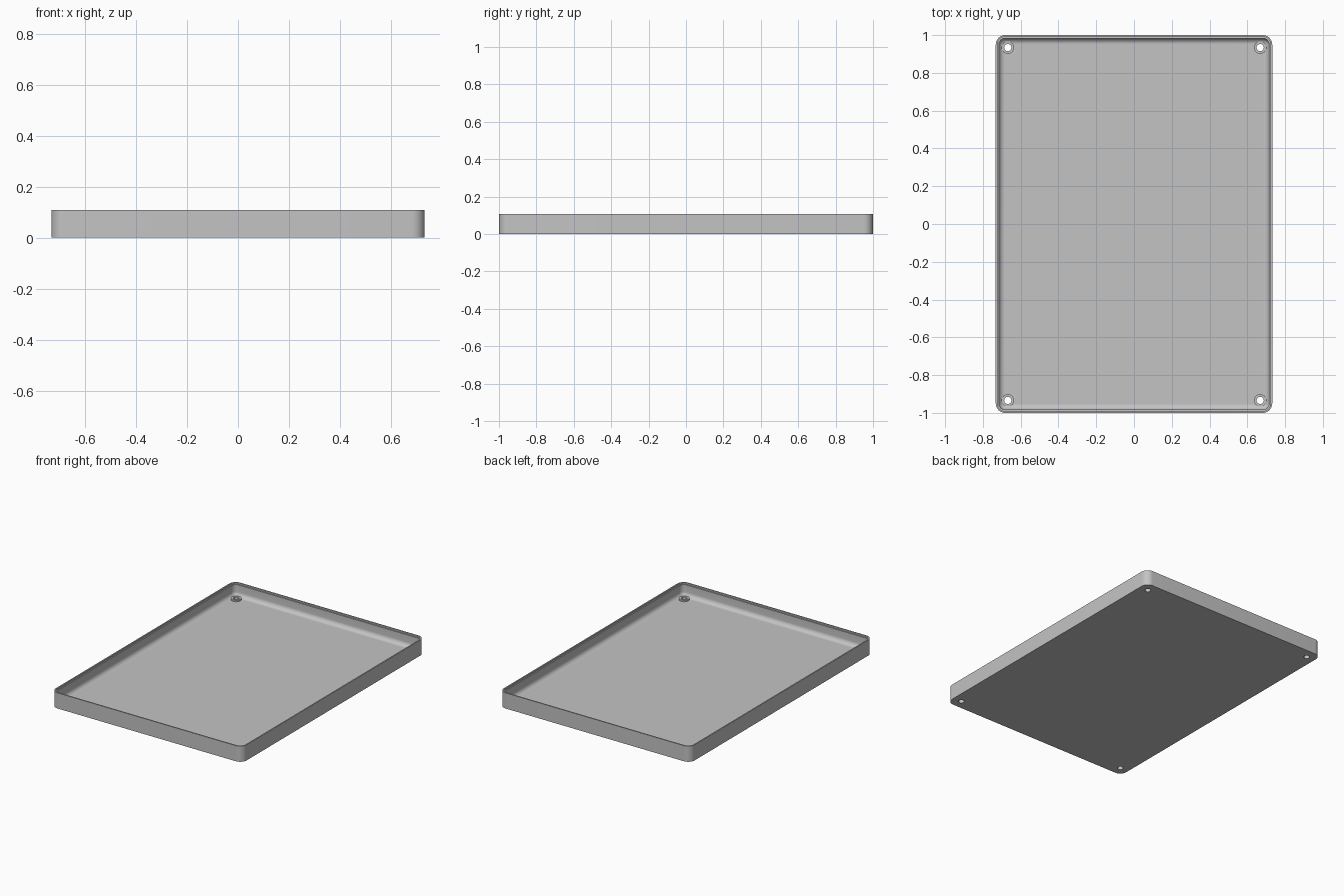
import bpy, bmesh, math

if "Cube" in bpy.data.objects:
    bpy.data.objects.remove(bpy.data.objects["Cube"])

HALF_X, HALF_Y, HEIGHT = 0.732, 1.0, 0.108
CORNER = 0.05
FLOOR = 0.02
FILLET = 0.03
WALL = 0.017

grey = bpy.data.materials.new("plain grey")
grey.use_nodes = True
colour = (0.55, 0.55, 0.55, 1)
grey.diffuse_color = colour
grey.node_tree.nodes["Principled BSDF"].inputs["Base Color"].default_value = colour


def rounded_ring(bm, inset, z, steps=10):
    """Rounded rectangle of vertices, inset from the outer edge."""
    r = max(CORNER - inset, 0.003)
    cx, cy = HALF_X - inset - r, HALF_Y - inset - r
    verts = []
    for quarter, (sx, sy) in enumerate([(1, 1), (-1, 1), (-1, -1), (1, -1)]):
        for i in range(steps + 1):
            a = math.pi / 2 * (quarter + i / steps)
            verts.append(bm.verts.new((sx * cx + r * math.cos(a),
                                       sy * cy + r * math.sin(a), z)))
    return verts


def cylinder(name, x, y, radius, low, high):
    bpy.ops.mesh.primitive_cylinder_add(vertices=40, radius=radius, depth=high - low,
                                        location=(x, y, (low + high) / 2))
    obj = bpy.context.object
    obj.name = name
    obj.data.materials.append(grey)
    return obj


def apply_boolean(target, tool, operation):
    mod = target.modifiers.new(operation.lower(), 'BOOLEAN')
    mod.operation, mod.solver, mod.object = operation, 'EXACT', tool
    bpy.context.view_layer.objects.active = target
    bpy.ops.object.modifier_apply(modifier=mod.name)
    bpy.data.objects.remove(tool)


# Tray section: outer wall, stepped rim, inner wall, fillet down to the floor
section = [(0, 0), (0, HEIGHT), (0.009, HEIGHT), (0.009, HEIGHT - 0.01),
           (WALL, HEIGHT - 0.01)]
for i in range(9):
    a = math.pi / 2 * i / 8
    section.append((WALL + FILLET * (1 - math.cos(a)),
                    FLOOR + FILLET * (1 - math.sin(a))))

bm = bmesh.new()
rings = [rounded_ring(bm, d, z) for d, z in section]
for lower, upper in zip(rings, rings[1:]):
    n = len(lower)
    for i in range(n):
        j = (i + 1) % n
        bm.faces.new((lower[i], lower[j], upper[j], upper[i]))
bm.faces.new(rings[0][::-1])
bm.faces.new(rings[-1])
bmesh.ops.recalc_face_normals(bm, faces=bm.faces)
mesh = bpy.data.meshes.new("tray")
bm.to_mesh(mesh)
bm.free()
mesh.materials.append(grey)
tray = bpy.data.objects.new("tray", mesh)
bpy.context.collection.objects.link(tray)

# Corner screw bosses with through holes
for sx in (-1, 1):
    for sy in (-1, 1):
        x, y = sx * 0.668, sy * 0.934
        apply_boolean(tray, cylinder("screw_boss", x, y, 0.033, 0.008, 0.03), 'UNION')
        apply_boolean(tray, cylinder("screw_hole", x, y, 0.019, -0.05, 0.09), 'DIFFERENCE')

bpy.ops.object.select_all(action='DESELECT')
tray.select_set(True)
bpy.context.view_layer.objects.active = tray
bpy.ops.object.shade_smooth_by_angle(angle=math.radians(35))
